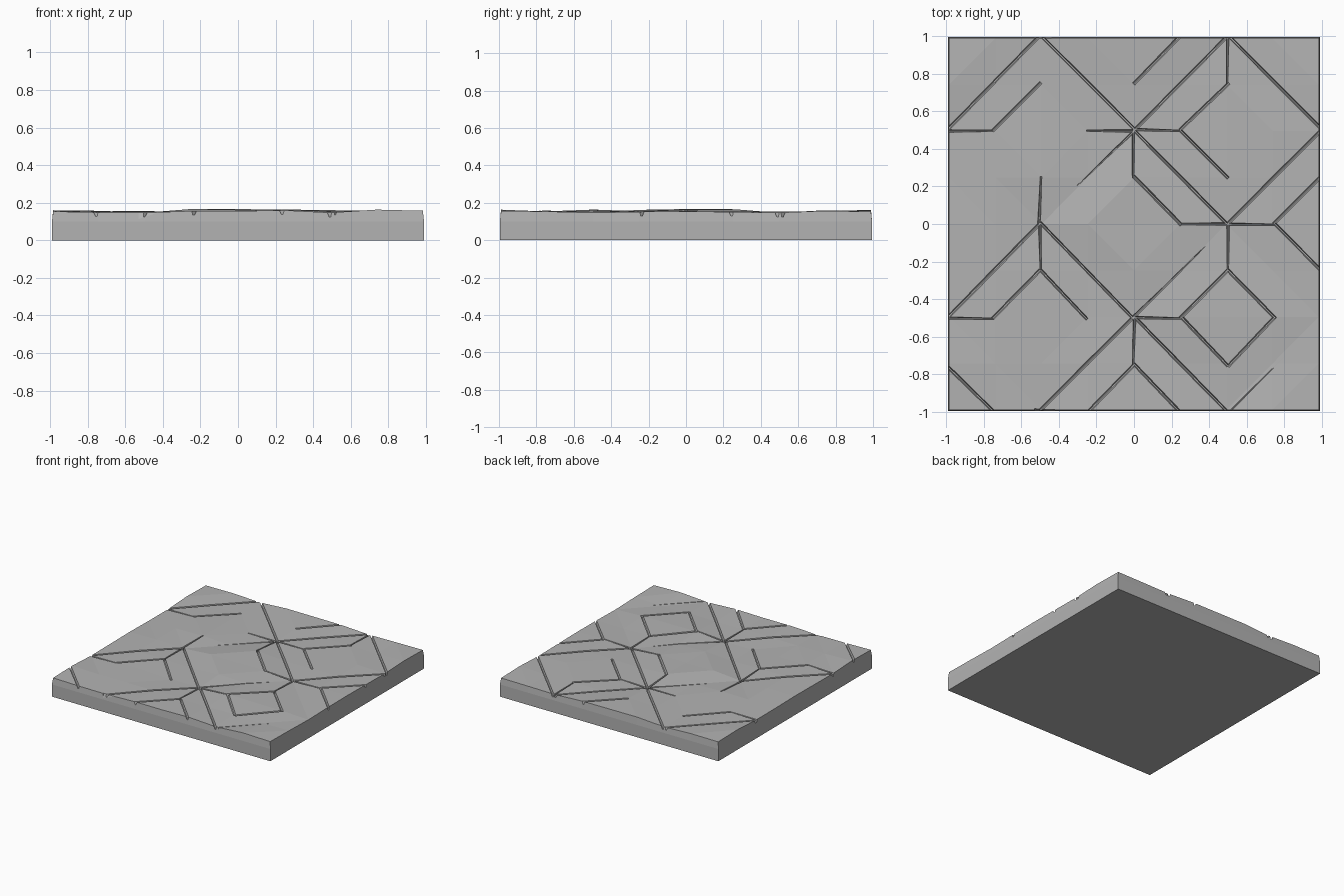
import bpy, bmesh, random
from mathutils import Vector

random.seed(4)
cube = bpy.data.objects.get("Cube")
if cube:
    bpy.data.objects.remove(cube)

stone_grey = bpy.data.materials.new("stone_grey")
stone_grey.use_nodes = True
colour = (0.45, 0.45, 0.45, 1)
stone_grey.diffuse_color = colour
stone_grey.node_tree.nodes["Principled BSDF"].inputs["Base Color"].default_value = colour

N = 8                       # quarter-unit cells along each side
HALF_X, HALF_Y = 0.99, 0.995


def make_object(name, bm):
    bmesh.ops.recalc_face_normals(bm, faces=bm.faces)
    mesh = bpy.data.meshes.new(name)
    bm.to_mesh(mesh)
    bm.free()
    obj = bpy.data.objects.new(name, mesh)
    bpy.context.collection.objects.link(obj)
    mesh.materials.append(stone_grey)
    return obj


# Heights: a level plate in every diamond, sunken joints between them
height = {}
for i in range(N + 1):
    for j in range(N + 1):
        if i % 2 == 0 and j % 2 == 0:
            joint = (i + j) % 4 == 2 and not (i % 4 == 2 and j % 4 == 2)
            height[i, j] = 0.147 if joint else random.uniform(0.150, 0.163)
centres = [(i, j) for i in range(0, N + 1, 2) for j in range(0, N + 1, 2) if (i + j) % 4 == 0]
for i, j in centres:
    for di, dj in ((1, 0), (-1, 0), (0, 1), (0, -1)):
        if (i + di, j + dj) not in height:
            height[i + di, j + dj] = height[i, j] + random.uniform(-0.006, 0.006)
for i in range(N + 1):
    for j in range(N + 1):
        height.setdefault((i, j), random.uniform(0.146, 0.154))


def surface(x, y):
    near = lambda v: max(0, min(N, round((v + 1) * 4)))
    return height[near(x), near(y)]


# Slab: faceted top, chamfered rim and straight sides
bm = bmesh.new()
top = {}
for (i, j), z in height.items():
    x, y = (i / 4 - 1) * (HALF_X - 0.006), (j / 4 - 1) * (HALF_Y - 0.006)
    top[i, j] = bm.verts.new((x, y, z))
for i in range(N):
    for j in range(N):
        a, b, c, d = (top[k] for k in ((i, j), (i + 1, j), (i + 1, j + 1), (i, j + 1)))
        if (i // 2 + j // 2) % 2 == 0:
            bm.faces.new((a, b, d))
            bm.faces.new((b, c, d))
        else:
            bm.faces.new((a, b, c))
            bm.faces.new((a, c, d))
rim = [(i, 0) for i in range(N)] + [(N, j) for j in range(N)]
rim += [(N - i, N - j) for i, j in rim]
rings = [[top[k] for k in rim]]
for z in (0.1, 0):
    rings.append([bm.verts.new(((i / 4 - 1) * HALF_X, (j / 4 - 1) * HALF_Y, z)) for i, j in rim])
for upper, lower in zip(rings, rings[1:]):
    for k in range(len(rim)):
        n = (k + 1) % len(rim)
        bm.faces.new((upper[k], upper[n], lower[n], lower[k]))
bm.faces.new(rings[-1])
slab = make_object("stone_floor_slab", bm)

# Groove cutters: tapered troughs sunk into the top
cuts = bmesh.new()


def groove(p, q, wide_p=0.01, wide_q=0.01, depth=0.022):
    p, q = Vector(p), Vector(q)
    along = (q - p).normalized()
    side = Vector((-along.y, along.x))
    ends = []
    for point, wide, sign in ((p, wide_p, -1), (q, wide_q, 1)):
        z = surface(*point) - depth * wide / 0.01
        spot = point + along * sign * (0.03 if max(map(abs, point)) > 0.97 else 0.004)
        spot += side * random.uniform(-0.006, 0.006)
        ring = []
        for offset, level in ((-0.3, z), (0.3, z), (2, 0.2), (-2, 0.2)):
            ring.append(cuts.verts.new((*(spot + side * offset * wide), level)))
        ends.append(ring)
    a, b = ends
    cuts.faces.new(a)
    cuts.faces.new(b)
    for k in range(4):
        n = (k + 1) % 4
        cuts.faces.new((a[k], a[n], b[n], b[k]))


COMPASS = {"N": Vector((0, 1)), "E": Vector((1, 0)), "S": Vector((0, -1)), "W": Vector((-1, 0))}


def diamond(centre, radius, sides):
    for s in sides.split():
        ends = [Vector(centre) + COMPASS[c] * radius for c in s]
        groove(*ends)


def spokes(centre, directions):
    for c in directions:
        groove(Vector(centre) + COMPASS[c] / 4, Vector(centre) + COMPASS[c] / 2, 0.006, 0.01)


# Joints around the large diamonds
diamond((-0.5, 0.5), 0.5, "NW NE")
diamond((0.5, 0.5), 0.5, "NW NE SW SE")
diamond((-0.5, -0.5), 0.5, "NW NE SE")
diamond((0.5, -0.5), 0.5, "SW")
groove((0, 0.5), (-0.32, 0.18), 0.01, 0.002)
groove((0, -0.5), (0.38, -0.12), 0.01, 0.002)
groove((0.5, -1), (0.8, -0.7), 0.006, 0.002)

# Joints around the inner diamonds, with spokes to the corners
inner = {
    (-0.5, 0.5): ("NW", "WES"),
    (0.5, 0.5): ("NW SW", "NW"),
    (0, 0): ("NE", "NE"),
    (1, 0): ("NW SW", "W"),
    (0.5, -0.5): ("NW NE SE SW", "NW"),
    (-0.5, -0.5): ("NW NE", "NW"),
    (0, -1): ("NW NE", "N"),
    (0, 1): ("SE", ""),
    (-1, -1): ("NE", ""),
}
for centre, (sides, directions) in inner.items():
    diamond(centre, 0.25, sides)
    spokes(centre, directions)

# Chips along the front and back rims
groove((-0.5, -0.995), (-0.2, -1), 0.016, 0.004)
groove((0.25, -1), (0.5, -0.995), 0.006, 0.012)
groove((-0.5, 0.995), (-0.15, 1), 0.01, 0.003)

cutter = make_object("groove_cutter", cuts)
cutter.hide_render = True
cutter.hide_viewport = True

carve = slab.modifiers.new("carve_grooves", "BOOLEAN")
carve.operation = "DIFFERENCE"
carve.solver = "EXACT"
carve.use_self = True
carve.object = cutter
